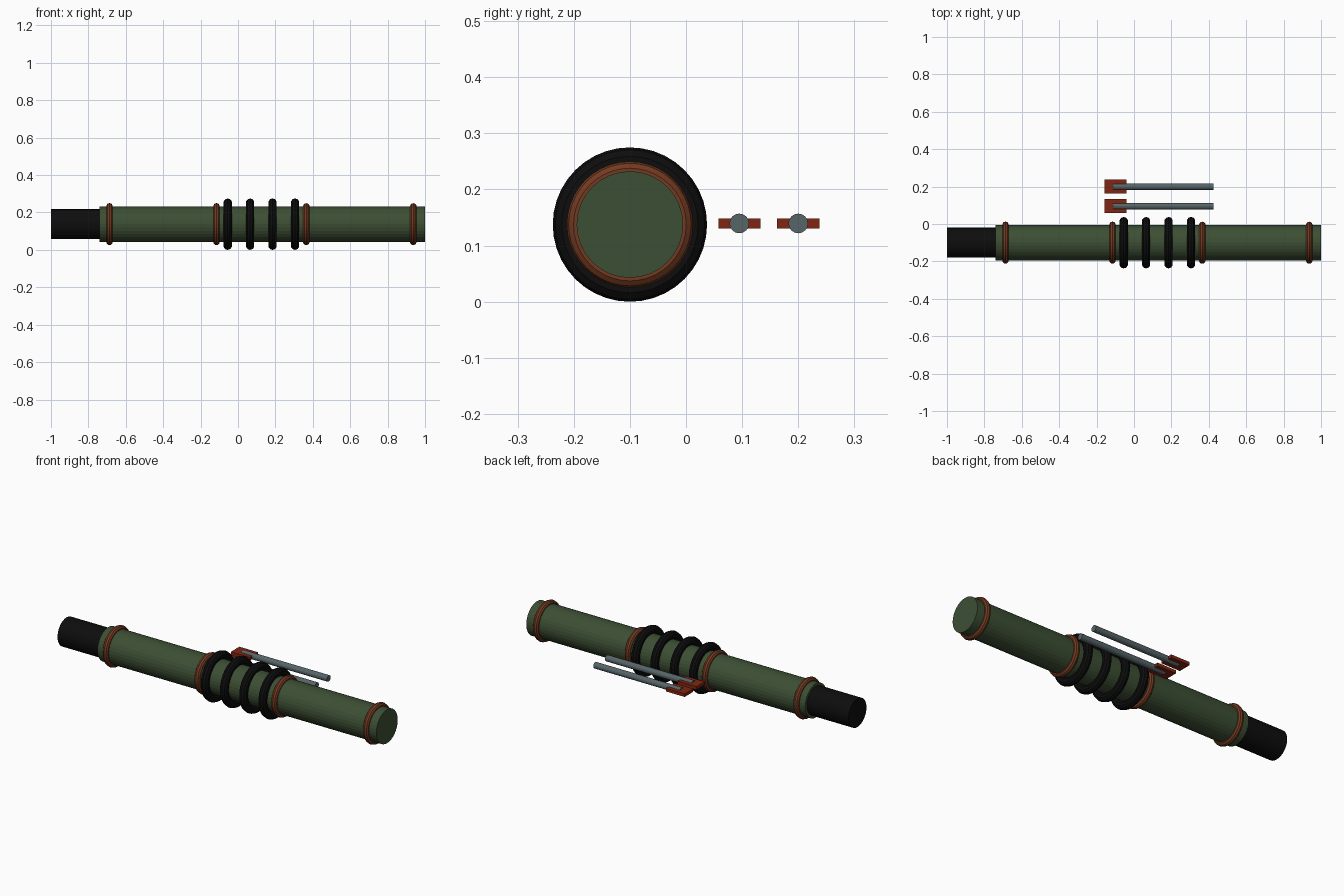
import bpy, math

if "Cube" in bpy.data.objects:
    bpy.data.objects.remove(bpy.data.objects["Cube"])

AXIS_Y, AXIS_Z = -0.10, 0.1375   # centre line of the hilt


def material(name, rgb):
    m = bpy.data.materials.new(name)
    m.diffuse_color = (*rgb, 1)
    m.use_nodes = True
    m.node_tree.nodes["Principled BSDF"].inputs["Base Color"].default_value = m.diffuse_color
    return m


GREEN = material("dark green", (0.046, 0.078, 0.034))
BLACK = material("black", (0.004, 0.004, 0.004))
COPPER = material("copper brown", (0.17, 0.042, 0.015))
RED = material("rust red", (0.22, 0.019, 0.006))
STEEL = material("steel grey", (0.095, 0.13, 0.14))

X_AXIS = (0, math.pi / 2, 0)


def finish(name, mat):
    o = bpy.context.object
    o.name = name
    o.data.materials.append(mat)
    return o


def rod(name, x0, x1, y, z, r, sides, mat):
    bpy.ops.mesh.primitive_cylinder_add(vertices=sides, radius=r, depth=x1 - x0,
                                        location=((x0 + x1) / 2, y, z), rotation=X_AXIS)
    return finish(name, mat)


def ring(name, x, major, minor, mat):
    bpy.ops.mesh.primitive_torus_add(major_radius=major, minor_radius=minor,
                                     major_segments=40, minor_segments=10,
                                     location=(x, AXIS_Y, AXIS_Z), rotation=X_AXIS)
    return finish(name, mat)


# hilt: body and narrower end plug
rod("body", -0.74, 1.0, AXIS_Y, AXIS_Z, 0.095, 32, GREEN)
rod("end_plug", -1.0, -0.74, AXIS_Y, AXIS_Z, 0.08, 32, BLACK)

# copper trim rings
for i, x in enumerate((-0.687, -0.115, 0.365, 0.937)):
    ring(f"trim_ring_{i + 1}", x, 0.095, 0.0175, COPPER)

# black grip rings
for i in range(4):
    ring(f"grip_ring_{i + 1}", -0.055 + 0.12 * i, 0.1145, 0.023, BLACK)

# two loose pins with flat tabs
for i, y in enumerate((0.095, 0.20)):
    rod(f"pin_{i + 1}", -0.112, 0.426, y, AXIS_Z + 0.002, 0.0175, 16, STEEL)
    bpy.ops.mesh.primitive_cube_add(size=1, location=(-0.099, y, AXIS_Z + 0.002))
    tab = finish(f"pin_tab_{i + 1}", RED)
    tab.scale = (0.118, 0.075, 0.0175)
